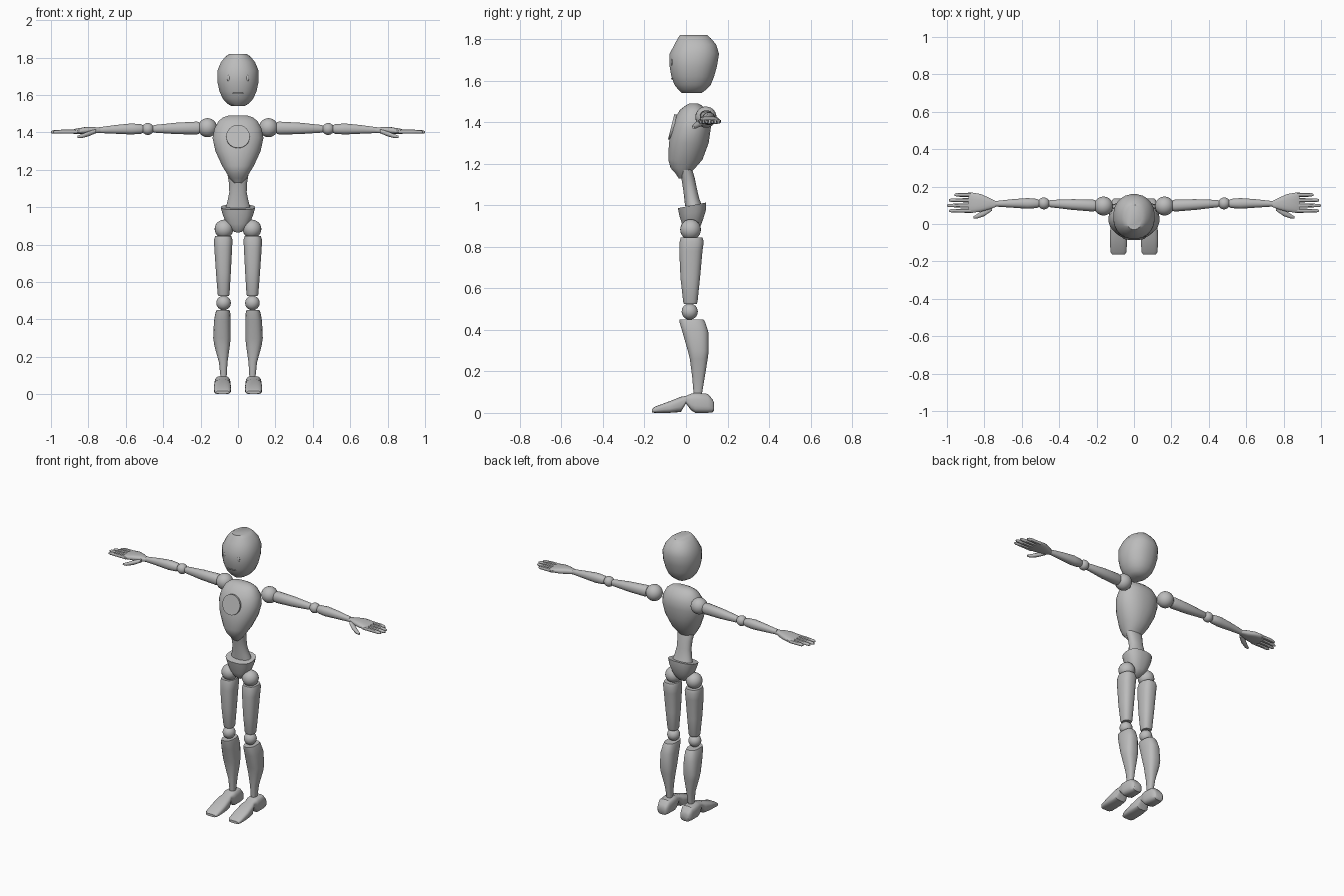
import bpy, bmesh, math
from mathutils import Matrix, Vector

grey = bpy.data.materials.new("grey")
grey.diffuse_color = (0.5, 0.5, 0.5, 1)


def finish(name, bm, mirror=False, angle=38):
    bmesh.ops.recalc_face_normals(bm, faces=bm.faces[:])
    mesh = bpy.data.meshes.new(name)
    bm.to_mesh(mesh)
    bm.free()
    for p in mesh.polygons:
        p.use_smooth = True
    mesh.set_sharp_from_angle(angle=math.radians(angle))
    mesh.materials.append(grey)
    ob = bpy.data.objects.new(name, mesh)
    bpy.context.collection.objects.link(ob)
    if mirror:
        ob.modifiers.new("mirror", 'MIRROR')
    return ob


def loft(name, axis, rings, mirror=False, power=2.2, n=20, slope=0.0):
    """Rings are (centre, half size, half size) across the given axis."""
    u, v = {'x': (1, 2), 'y': (0, 2), 'z': (0, 1)}[axis]
    bm = bmesh.new()
    loops = []
    for c, ru, rv in rings:
        loop = []
        for i in range(n):
            a = 2 * math.pi * (i + 0.5) / n
            p = Vector(c)
            cu, sv = math.cos(a), math.sin(a)
            p[u] += ru * math.copysign(abs(cu) ** (2 / power), cu)
            dv = rv * math.copysign(abs(sv) ** (2 / power), sv)
            p[v] += dv
            p.z += slope * dv
            loop.append(bm.verts.new(p))
        loops.append(loop)
    for a, b in zip(loops, loops[1:]):
        for i in range(n):
            j = (i + 1) % n
            bm.faces.new((a[i], a[j], b[j], b[i]))
    bm.faces.new(loops[0])
    bm.faces.new(loops[-1])
    return finish(name, bm, mirror)


def upright(name, rows, **kw):
    """Rows are (z, x, half width, y front, y back)."""
    return loft(name, 'z', [((x, (f + b) / 2, z), w, (b - f) / 2)
                            for z, x, w, f, b in rows], **kw)


def ball(name, c, r, mirror=True):
    bm = bmesh.new()
    size = r if isinstance(r, tuple) else (r, r, r)
    m = Matrix.Translation(c) @ Matrix.Diagonal((*size, 1))
    bmesh.ops.create_uvsphere(bm, u_segments=20, v_segments=12, radius=1, matrix=m)
    return finish(name, bm, mirror)


# Head with eyes and mouth
upright("head", [
    (1.54, 0, .035, -.02, .074), (1.555, 0, .06, -.036, .095),
    (1.58, 0, .082, -.056, .12), (1.62, 0, .1, -.071, .136),
    (1.67, 0, .111, -.08, .15), (1.73, 0, .111, -.08, .16),
    (1.775, 0, .092, -.056, .146), (1.805, 0, .068, -.04, .12),
    (1.82, 0, .045, -.03, .103)], n=24)
ball("eyes", (.05, -.067, 1.69), (.009, .006, .017))
ball("mouth", (0, -.066, 1.61), (.032, .006, .003), mirror=False)

# Chest with round plate
upright("chest", [
    (1.13, 0, .02, -.035, .0), (1.155, 0, .045, -.052, .022),
    (1.18, 0, .06, -.075, .045), (1.22, 0, .085, -.086, .08),
    (1.30, 0, .122, -.083, .11), (1.37, 0, .137, -.07, .12),
    (1.42, 0, .127, -.053, .12), (1.46, 0, .105, -.03, .1),
    (1.48, 0, .08, -.003, .078), (1.49, 0, .05, .015, .06)], n=24)
bm = bmesh.new()
bmesh.ops.create_cone(bm, cap_ends=True, segments=32, radius1=.063, radius2=.063, depth=.03,
                      matrix=Matrix.Translation((0, -.057, 1.375)) @ Matrix.Rotation(math.radians(76), 4, 'X'))
finish("chest_plate", bm)

# Waist and pelvis
upright("waist", [
    (1.0, 0, .066, -.005, .075), (1.03, 0, .057, -.008, .064),
    (1.08, 0, .047, -.014, .052), (1.13, 0, .049, -.022, .042),
    (1.17, 0, .056, -.03, .03)], slope=.1)
upright("pelvis", [
    (.87, 0, .022, .005, .05), (.89, 0, .045, -.01, .07),
    (.92, 0, .066, -.02, .082), (.965, 0, .083, -.033, .097),
    (1.0, 0, .093, -.04, .097)], slope=.2, power=2.5)

# Legs
ball("hip_joints", (.075, .022, .883), .05)
upright("thighs", [
    (.525, .077, .028, -.01, .052), (.535, .077, .032, -.014, .056),
    (.65, .078, .04, -.027, .068), (.78, .079, .048, -.033, .08),
    (.825, .079, .05, -.031, .086), (.845, .079, .044, -.026, .08)],
    mirror=True, power=2.5)
ball("knee_joints", (.077, .018, .488), .039)
upright("shins", [
    (.085, .077, .016, .037, .076), (.17, .079, .023, .03, .09),
    (.26, .085, .042, .018, .105), (.30, .086, .047, .008, .11),
    (.39, .084, .045, -.018, .108), (.435, .081, .04, -.031, .094),
    (.45, .08, .035, -.033, .085)], mirror=True, power=2.6)

# Feet: flat toe wedge, raised arch and heel (y, half width, z low, z high)
foot = [(-.164, .034, .002, .018), (-.15, .043, 0, .03), (-.08, .047, 0, .056),
        (-.025, .044, .004, .078), (0, .034, .045, .082), (.025, .041, .012, .093),
        (.045, .043, 0, .097), (.105, .041, 0, .092), (.128, .034, .002, .066),
        (.135, .026, .012, .05)]
loft("feet", 'y', [((.083, y, (a + b) / 2), w, (b - a) / 2) for y, w, a, b in foot],
     mirror=True, power=3.2)

# Arms
ball("shoulder_joints", (.163, .096, 1.425), .051)
loft("upper_arms", 'x', [
    ((.205, .098, 1.423), .028, .03), ((.22, .099, 1.423), .033, .035),
    ((.33, .104, 1.421), .029, .031), ((.445, .109, 1.419), .02, .021),
    ((.455, .109, 1.419), .016, .017)], mirror=True, n=16)
ball("elbow_joints", (.482, .11, 1.418), .032)
loft("forearms", 'x', [
    ((.508, .11, 1.418), .019, .02), ((.52, .11, 1.418), .025, .026),
    ((.57, .11, 1.418), .029, .03), ((.65, .11, 1.416), .023, .024),
    ((.74, .108, 1.412), .015, .016)], mirror=True, n=16)

# Hands
loft("palms", 'x', [
    ((.735, .107, 1.411), .014, .013), ((.775, .109, 1.411), .032, .018),
    ((.82, .113, 1.41), .048, .018), ((.87, .114, 1.405), .055, .014),
    ((.885, .114, 1.403), .05, .01)], mirror=True, power=2.8, n=16)
loft("thumbs", 'x', [
    ((.76, .085, 1.406), .015, .011), ((.80, .06, 1.392), .018, .014),
    ((.835, .043, 1.38), .013, .011), ((.858, .035, 1.376), .006, .006)],
    mirror=True, n=12)
for name, y, tip in (("little_fingers", .156, .96), ("ring_fingers", .127, .99),
                     ("middle_fingers", .099, 1.0), ("index_fingers", .071, .988)):
    loft(name, 'x', [((.86, y, 1.404), .012, .011), ((.93, y, 1.404), .011, .011),
                     ((tip - .01, y, 1.402), .009, .009), ((tip, y, 1.401), .005, .005)],
         mirror=True, n=10)
